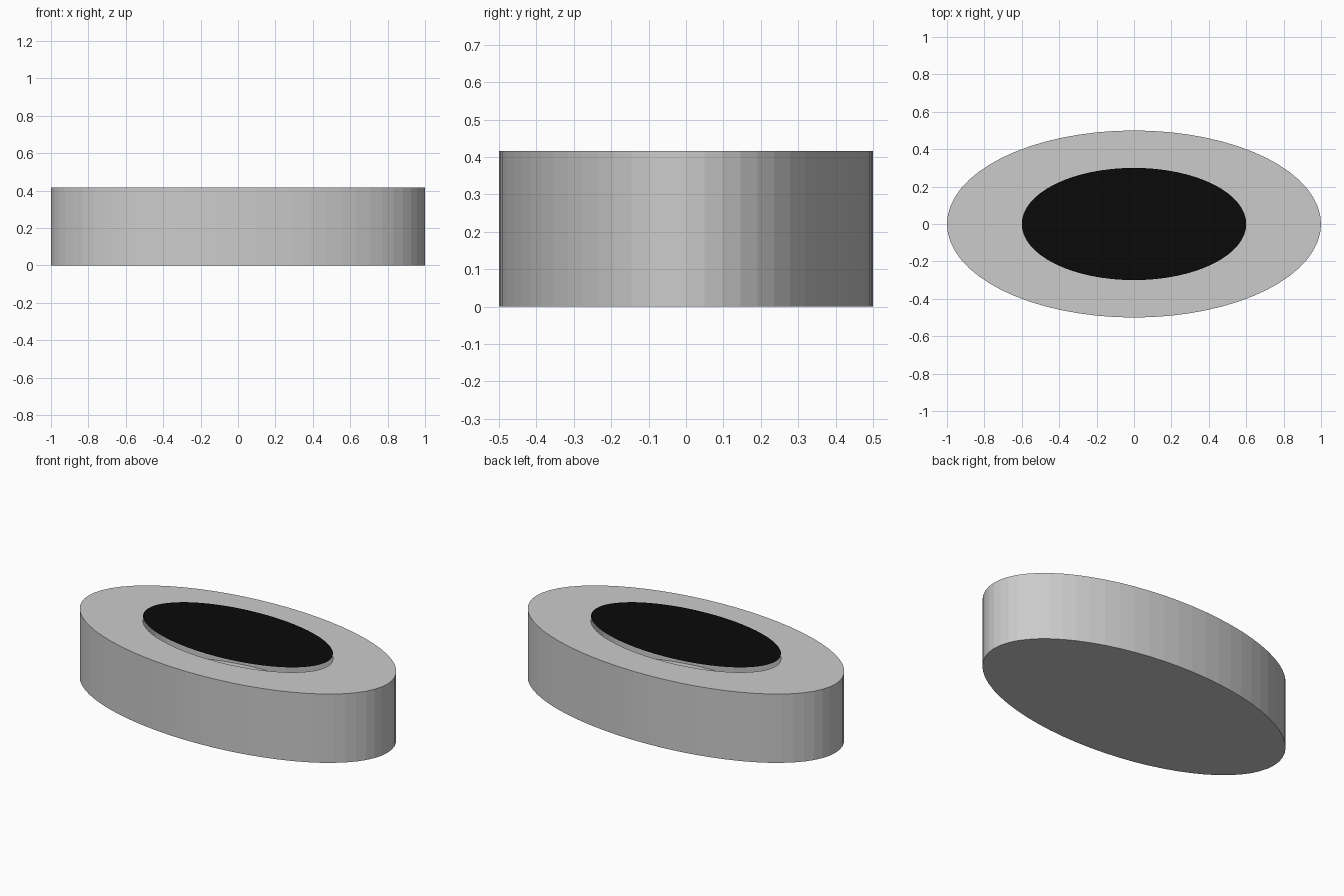
import bpy, bmesh
from math import cos, sin, pi

if "Cube" in bpy.data.objects:
    bpy.data.objects.remove(bpy.data.objects["Cube"])

N = 64          # sides of every ellipse
TOP = 0.416     # rim height
FLOOR = 0.11    # floor of the hollow


def ring(bm, scale, z):
    return [bm.verts.new((scale * cos(2 * pi * i / N), 0.5 * scale * sin(2 * pi * i / N), z))
            for i in range(N)]


def bridge(bm, a, b):
    for i in range(N):
        j = (i + 1) % N
        bm.faces.new((a[i], a[j], b[j], b[i]))


def finish(bm, name):
    mesh = bpy.data.meshes.new(name)
    bm.to_mesh(mesh)
    bm.free()
    obj = bpy.data.objects.new(name, mesh)
    bpy.context.collection.objects.link(obj)
    return obj


# Hollow oval body: outer wall, flat rim, inner wall, floor
bm = bmesh.new()
rings = [ring(bm, s, z) for s, z in ((1, 0), (1, TOP), (0.6, TOP), (0.6, FLOOR))]
for a, b in zip(rings, rings[1:]):
    bridge(bm, a, b)
bm.faces.new(rings[0][::-1])
bm.faces.new(rings[-1])
finish(bm, "oval_body")

# Thin black oval panel floating just above the opening
bm = bmesh.new()
bm.faces.new(ring(bm, 0.6, 0.446))
panel = finish(bm, "black_panel")
black = bpy.data.materials.new("black")
black.diffuse_color = (0.003, 0.003, 0.003, 1)
black.use_nodes = True
black.node_tree.nodes["Principled BSDF"].inputs["Base Color"].default_value = black.diffuse_color
panel.data.materials.append(black)
